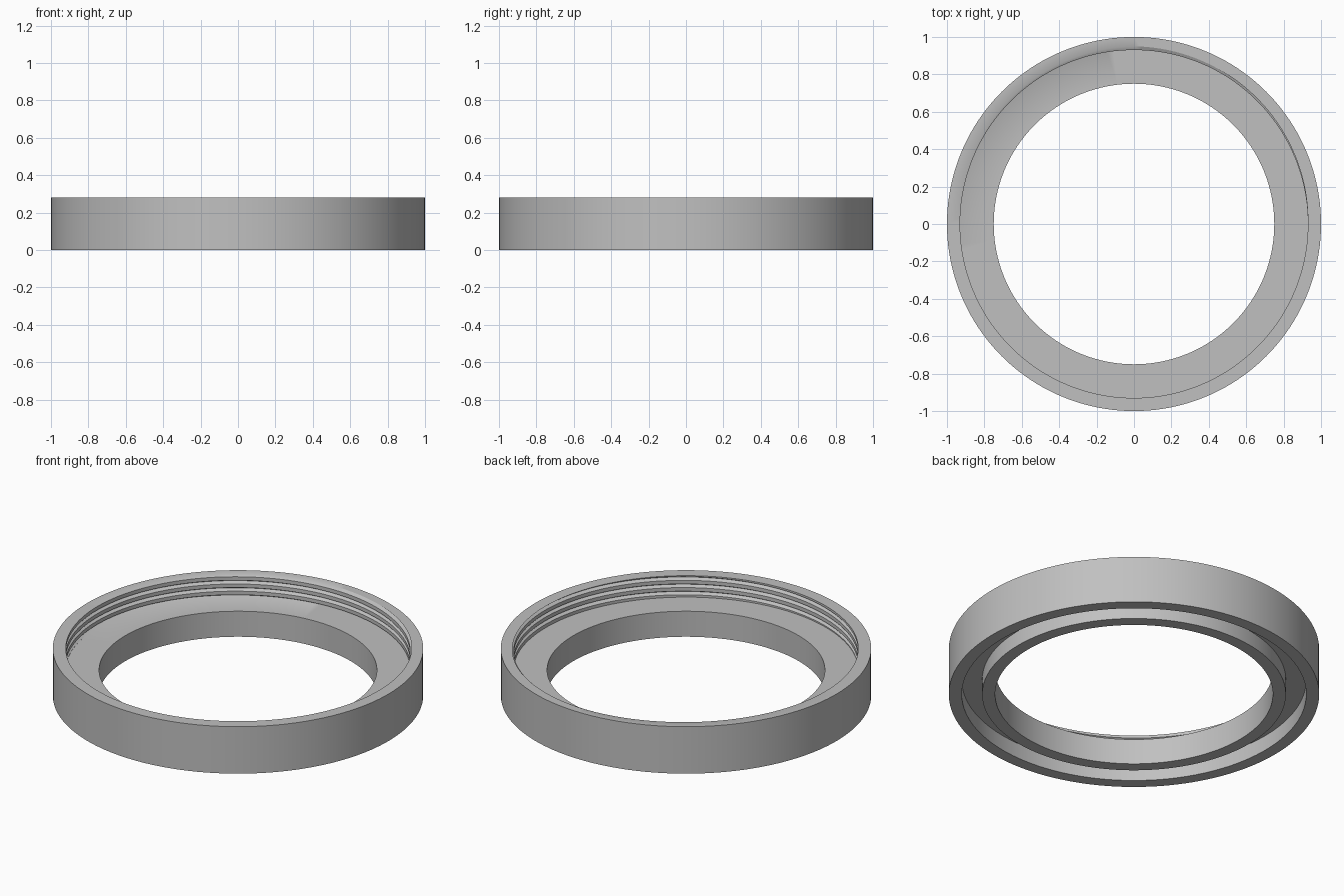
import bpy, bmesh, math

if "Cube" in bpy.data.objects:
    bpy.data.objects.remove(bpy.data.objects["Cube"])

SEG = 160             # sides around the ring
TOP, FLOOR = 0.28, 0.152
CREST, DEPTH, PITCH = 0.93, 0.02, 0.043


def crest_height(n, f, turn):
    """Height of one thread edge: turn n, offset f within the groove."""
    return TOP + PITCH * (n + f + turn - 0.25)


def bore_radius(z, turn):
    """Radius of the threaded bore: V groove with flat crests."""
    u = (z - TOP) / PITCH - turn + 0.25
    u -= round(u)
    return CREST + DEPTH * max(0.0, 1 - abs(u) / 0.25)


def section(turn):
    """Closed (radius, height) cross-section at a fraction of a turn."""
    pts = [(0.75, FLOOR), (bore_radius(FLOOR, turn), FLOOR)]
    for n in range(-5, 3):
        for f in (-0.25, 0, 0.25):
            z = min(TOP, max(FLOOR, crest_height(n, f, turn)))
            pts.append((bore_radius(z, turn), z))
    # rim, outer wall, groove underneath, inner lip
    pts += [(bore_radius(TOP, turn), TOP), (1, TOP), (1, 0), (0.93, 0),
            (0.93, 0.09), (0.82, 0.09), (0.82, 0), (0.75, 0)]
    return pts


bm = bmesh.new()
shared = {}


def vert(r, z, turn):
    a = 2 * math.pi * turn
    co = (r * math.cos(a), r * math.sin(a), z)
    key = tuple(round(c * 1e5) for c in co)
    if key not in shared:
        shared[key] = bm.verts.new(co)
    return shared[key]


# Sweep the section around, sharing coincident points
columns = [[vert(r, z, i / SEG) for r, z in section(i / SEG)]
           for i in range(SEG + 1)]
for a, b in zip(columns, columns[1:]):
    for k in range(len(a)):
        m = (k + 1) % len(a)
        corners = list(dict.fromkeys((a[k], b[k], b[m], a[m])))
        if len(corners) > 2 and not bm.faces.get(corners):
            bm.faces.new(corners)
bmesh.ops.recalc_face_normals(bm, faces=bm.faces)

mesh = bpy.data.meshes.new("threaded_ring")
bm.to_mesh(mesh)
bm.free()
ring = bpy.data.objects.new("threaded_ring", mesh)
bpy.context.collection.objects.link(ring)

# Single plain grey
grey = bpy.data.materials.new("plain grey")
grey.diffuse_color = (0.53, 0.53, 0.53, 1)
grey.use_nodes = True
grey.node_tree.nodes["Principled BSDF"].inputs["Base Color"].default_value = grey.diffuse_color
mesh.materials.append(grey)

bpy.context.view_layer.objects.active = ring
ring.select_set(True)
bpy.ops.object.shade_smooth_by_angle(angle=math.radians(30))
